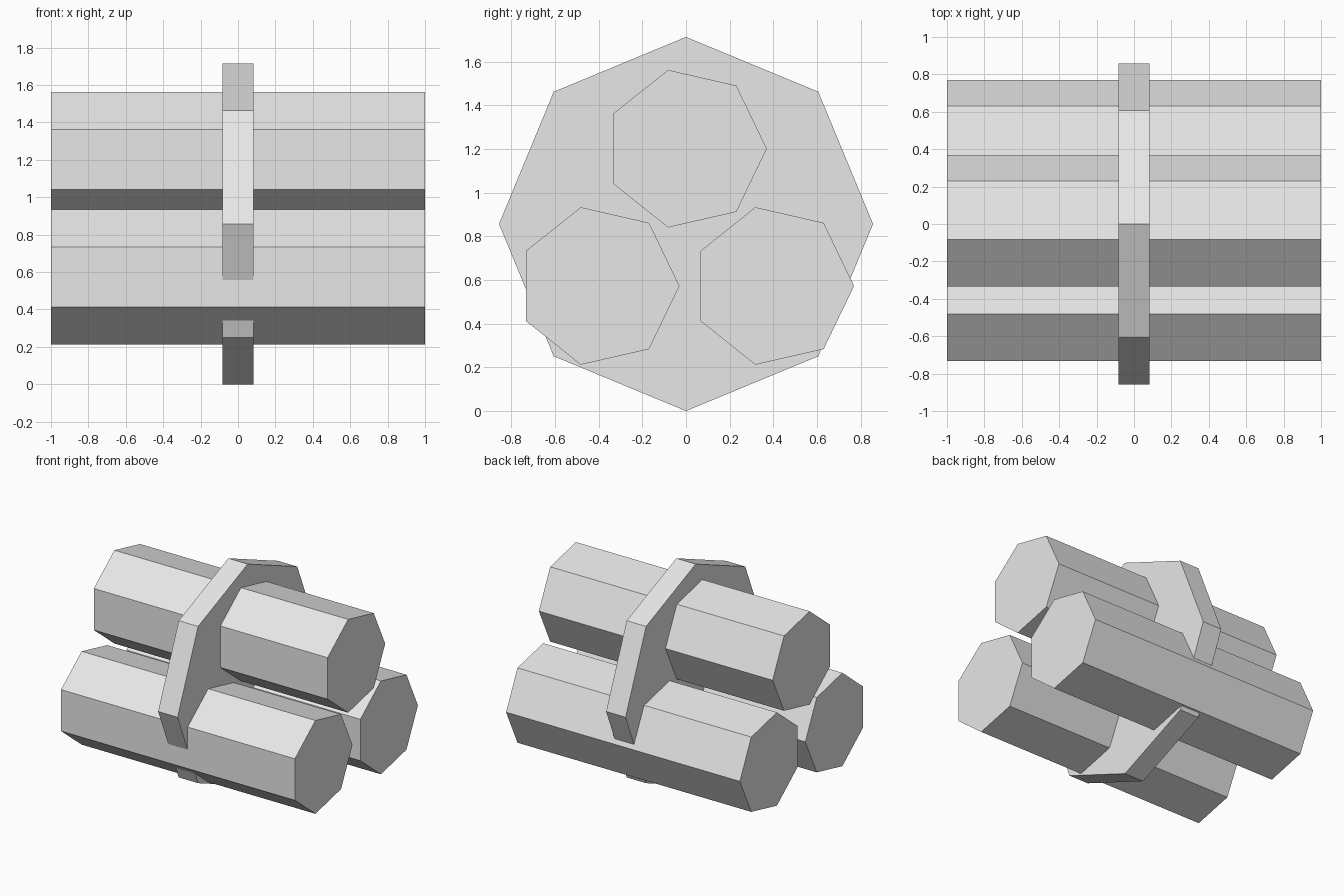
import bpy, bmesh, math

if "Cube" in bpy.data.objects:
    bpy.data.objects.remove(bpy.data.objects["Cube"])

grey = bpy.data.materials.new("light_grey")
grey.diffuse_color = (0.8, 0.8, 0.8, 1)
grey.use_nodes = True
grey.node_tree.nodes["Principled BSDF"].inputs["Base Color"].default_value = grey.diffuse_color


def prism(name, sides, radius, length, y, z):
    """Closed prism along x, with its first corner pointing to +y."""
    bm = bmesh.new()
    ring = []
    for i in range(sides):
        a = 2 * math.pi * i / sides
        ring.append(bm.verts.new((-length / 2, y + radius * math.cos(a), z + radius * math.sin(a))))
    cap = bm.faces.new(ring)
    ext = bmesh.ops.extrude_face_region(bm, geom=[cap], use_keep_orig=True)
    moved = [v for v in ext["geom"] if isinstance(v, bmesh.types.BMVert)]
    bmesh.ops.translate(bm, verts=moved, vec=(length, 0, 0))
    bmesh.ops.recalc_face_normals(bm, faces=bm.faces[:])
    mesh = bpy.data.meshes.new(name)
    bm.to_mesh(mesh)
    bm.free()
    mesh.materials.append(grey)
    ob = bpy.data.objects.new(name, mesh)
    bpy.context.collection.objects.link(ob)
    return ob


# Eight-sided centre plate
prism("centre_plate", 8, 0.857, 0.166, 0, 0.857)

# Three seven-sided rods through the plate
for name, y, z in (("top_rod", 0, 1.202), ("front_rod", -0.4, 0.573), ("back_rod", 0.4, 0.573)):
    prism(name, 7, 0.37, 2.0, y, z)
